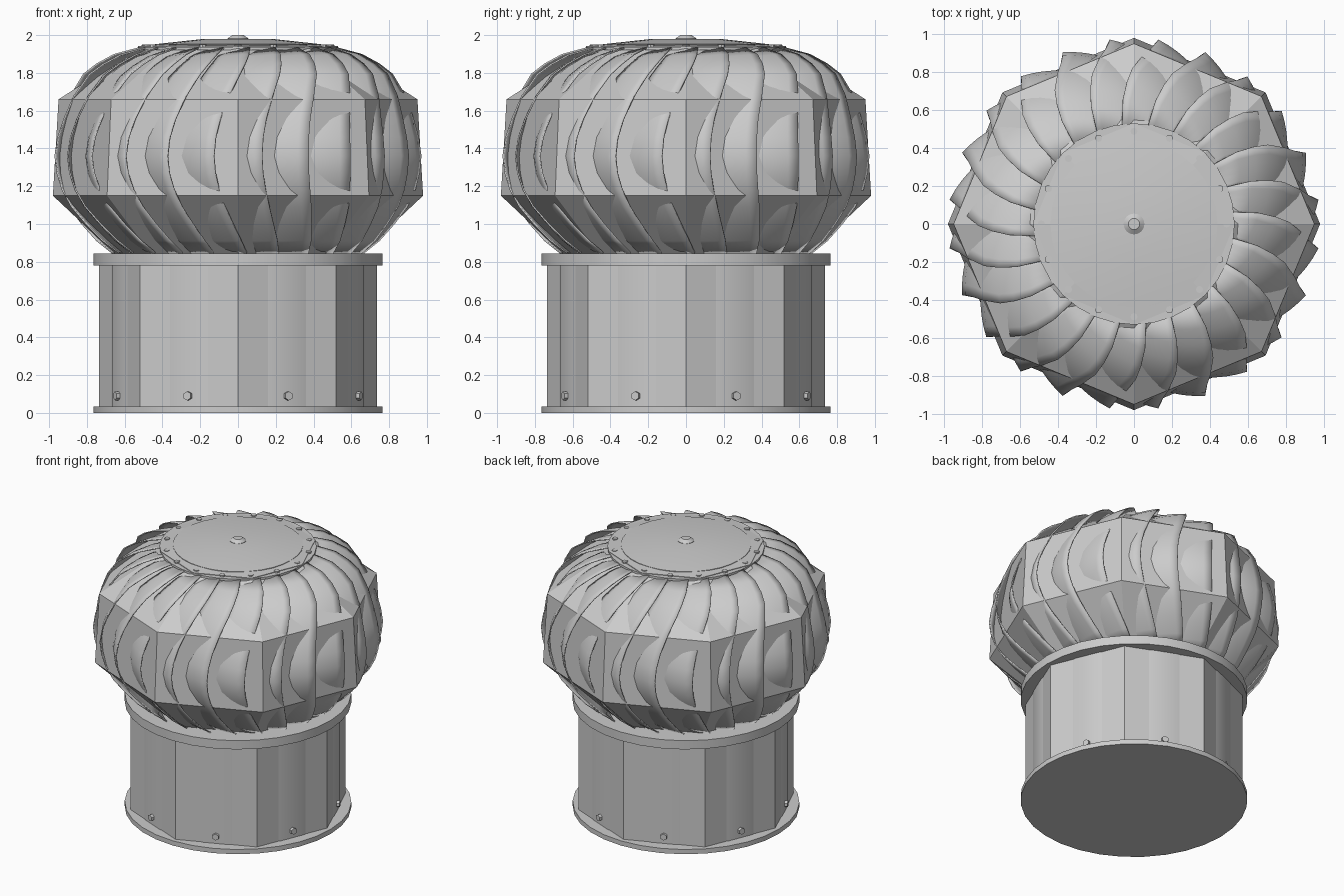
import bpy, bmesh
from math import sin, cos, pi, radians
from mathutils import Vector

if "Cube" in bpy.data.objects:
    bpy.data.objects.remove(bpy.data.objects["Cube"])


def finish(name, bm, smooth=False):
    bmesh.ops.recalc_face_normals(bm, faces=bm.faces[:])
    me = bpy.data.meshes.new(name)
    bm.to_mesh(me)
    bm.free()
    ob = bpy.data.objects.new(name, me)
    bpy.context.collection.objects.link(ob)
    if smooth:
        bpy.ops.object.select_all(action='DESELECT')
        ob.select_set(True)
        bpy.context.view_layer.objects.active = ob
        bpy.ops.object.shade_smooth_by_angle(angle=radians(25))
    return ob


def lathe(name, profile, sides, smooth=False):
    """Closed solid from (radius, height) points."""
    bm = bmesh.new()
    rings = [[bm.verts.new((r * cos(2 * pi * i / sides), r * sin(2 * pi * i / sides), z))
              for i in range(sides)] for r, z in profile]
    for a, b in zip(rings, rings[1:]):
        for i in range(sides):
            j = (i + 1) % sides
            bm.faces.new((a[i], a[j], b[j], b[i]))
    bm.faces.new(rings[0][::-1])
    bm.faces.new(rings[-1])
    return finish(name, bm, smooth)


def bolts(name, count, start, radius, z, size, length, radial):
    """Ring of small hexagonal bolt heads."""
    bm = bmesh.new()
    for k in range(count):
        a = start + 2 * pi * k / count
        out = Vector((cos(a), sin(a), 0))
        axis = out if radial else Vector((0, 0, 1))
        mat = axis.to_track_quat('Z', 'Y').to_matrix().to_4x4()
        mat.translation = out * radius + Vector((0, 0, z))
        bmesh.ops.create_cone(bm, cap_ends=True, segments=6 if radial else 8,
                              radius1=size, radius2=size, depth=length, matrix=mat)
    return finish(name, bm)


# Pipe: octagonal shell with a rounder sleeve just breaking through its faces
lathe("pipe_shell", [(0.735, 0.02), (0.735, 0.80)], 8)
lathe("pipe_sleeve", [(0.69, 0.02), (0.69, 0.84)], 24, True)
lathe("base_flange", [(0.765, 0), (0.765, 0.035)], 32, True)
lathe("collar_flange", [(0.765, 0.78), (0.765, 0.845)], 32, True)
bolts("pipe_bolts", 8, pi / 8, 0.68, 0.09, 0.024, 0.05, True)

# Turbine body: eight-sided drum
lathe("turbine_body", [(0.65, 0.84), (0.98, 1.15), (0.95, 1.66), (0.53, 1.93)], 8)

# Curved vanes: outer edge profile, swept back and receding into the drum
edge = [(0.67, 0.845), (0.75, 0.91), (0.83, 1.0), (0.90, 1.09), (0.945, 1.18),
        (0.97, 1.27), (0.98, 1.36), (0.965, 1.46), (0.935, 1.56), (0.89, 1.68),
        (0.82, 1.795), (0.75, 1.85), (0.66, 1.90), (0.53, 1.935)]
bm = bmesh.new()
STEPS = 5
for k in range(24):
    rows = []
    for r, z in edge:
        twist = 13 * ((z - 1.36) / 0.55) ** 2
        row = []
        for s in range(STEPS + 1):
            t = s / STEPS
            a = radians(7.5 + 15 * k + twist - 16 * t)
            rr = r * (1 - 0.10 * t - 0.02 * t * t)
            row.append(bm.verts.new((rr * cos(a), rr * sin(a), z - 0.015 * t * (z > 1.6))))
        rows.append(row)
    for a, b in zip(rows, rows[1:]):
        for s in range(STEPS):
            bm.faces.new((a[s + 1], a[s], b[s], b[s + 1]))
vanes = finish("turbine_vanes", bm, True)
mod = vanes.modifiers.new("thickness", 'SOLIDIFY')
mod.thickness = 0.008
mod.offset = -1

# Cap: round rim, octagonal plate, round dome and centre nut
lathe("cap_rim", [(0.53, 1.922), (0.53, 1.938)], 32, True)
lathe("cap_plate", [(0.53, 1.935), (0.53, 1.942), (0.18, 1.976)], 8)
lathe("cap_dome", [(0.44, 1.945), (0.44, 1.952), (0.18, 1.98)], 32, True)
lathe("cap_nut", [(0.055, 1.97), (0.055, 1.982), (0.03, 2.0)], 16, True)
bolts("cap_bolts", 16, 0, 0.488, 1.941, 0.019, 0.017, False)
